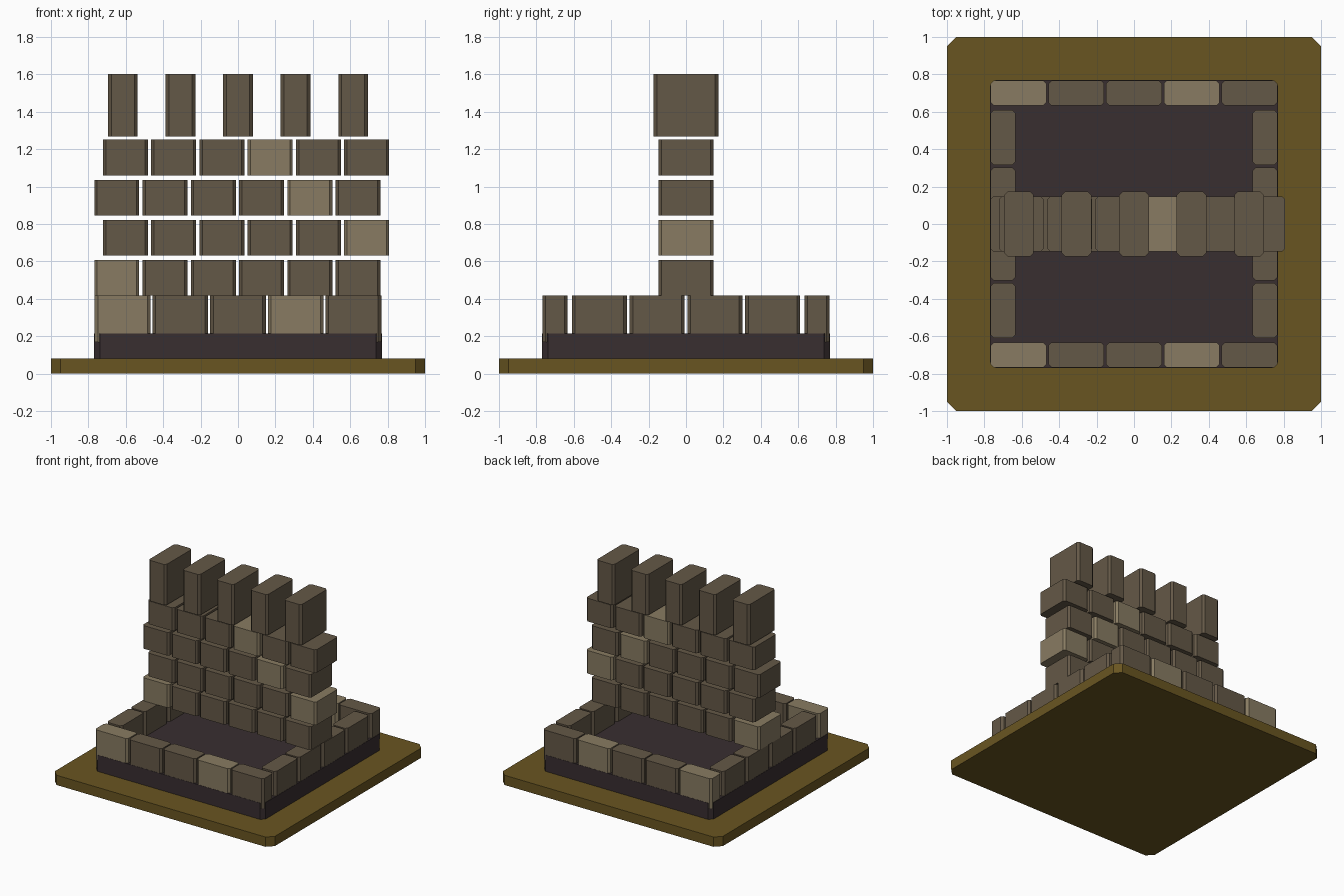
import bpy, bmesh

if "Cube" in bpy.data.objects:
    bpy.data.objects.remove(bpy.data.objects["Cube"])


def material(name, rgb):
    m = bpy.data.materials.new(name)
    lin = [((c / 255 + 0.055) / 1.055) ** 2.4 for c in rgb]
    m.diffuse_color = (*lin, 1)
    m.use_nodes = True
    m.node_tree.nodes["Principled BSDF"].inputs["Base Color"].default_value = m.diffuse_color
    return m


STONE = material("brown stone", (100, 88, 71))
PALE = material("pale stone", (136, 123, 98))
DARK = material("dark floor", (56, 46, 48))
EARTH = material("ochre earth", (105, 85, 33))


def block(name, x, y, z, mat, c):
    """Upright block from (min, max) ranges with chamfered vertical edges."""
    (x0, x1), (y0, y1), (z0, z1) = x, y, z
    pts = [(x0 + c, y0), (x1 - c, y0), (x1, y0 + c), (x1, y1 - c),
           (x1 - c, y1), (x0 + c, y1), (x0, y1 - c), (x0, y0 + c)]
    bm = bmesh.new()
    low = [bm.verts.new((px, py, z0)) for px, py in pts]
    top = [bm.verts.new((px, py, z1)) for px, py in pts]
    bm.faces.new(low[::-1])
    bm.faces.new(top)
    for i in range(8):
        j = (i + 1) % 8
        bm.faces.new((low[i], low[j], top[j], top[i]))
    me = bpy.data.meshes.new(name)
    bm.to_mesh(me)
    bm.free()
    me.materials.append(mat)
    ob = bpy.data.objects.new(name, me)
    bpy.context.collection.objects.link(ob)
    return ob


def span(centre, size):
    return centre - size / 2, centre + size / 2


# Ground slab and dark plinth
block("base_slab", (-1, 1), (-1, 1), (0, 0.08), EARTH, 0.05)
block("plinth", (-0.769, 0.769), (-0.769, 0.769), (0.08, 0.215), DARK, 0.03)

# Low kerb of stones around the plinth
KERB_Z = (0.17, 0.417)
for s, side in ((-1, "front"), (1, "back")):
    for i in range(5):
        block(f"kerb_{side}_{i}", span((i - 2) * 0.3085, 0.298), span(s * 0.7, 0.135),
              KERB_Z, PALE if i in (0, 3) else STONE, 0.017)
for s, side in ((-1, "left"), (1, "right")):
    for i in range(4):
        block(f"kerb_{side}_{i}", span(s * 0.7, 0.135), span((i - 1.5) * 0.3085, 0.293),
              KERB_Z, STONE, 0.017)

# Staggered wall courses, one pale stone in each
for row, pale in enumerate((0, 5, 4, 3)):
    z0 = 0.417 + row * 0.2145
    for i in range(6):
        x = -0.648 + 0.046 * (row % 2) + i * 0.258
        block(f"wall_{row}_{i}", span(x, 0.24), span(0, 0.293), (z0, z0 + 0.19),
              PALE if i == pale else STONE, 0.015)

# Battlement stones along the top
for i in range(5):
    block(f"battlement_{i}", span((i - 2) * 0.3075, 0.158), span(0, 0.346),
          (1.268, 1.602), STONE, 0.017)
